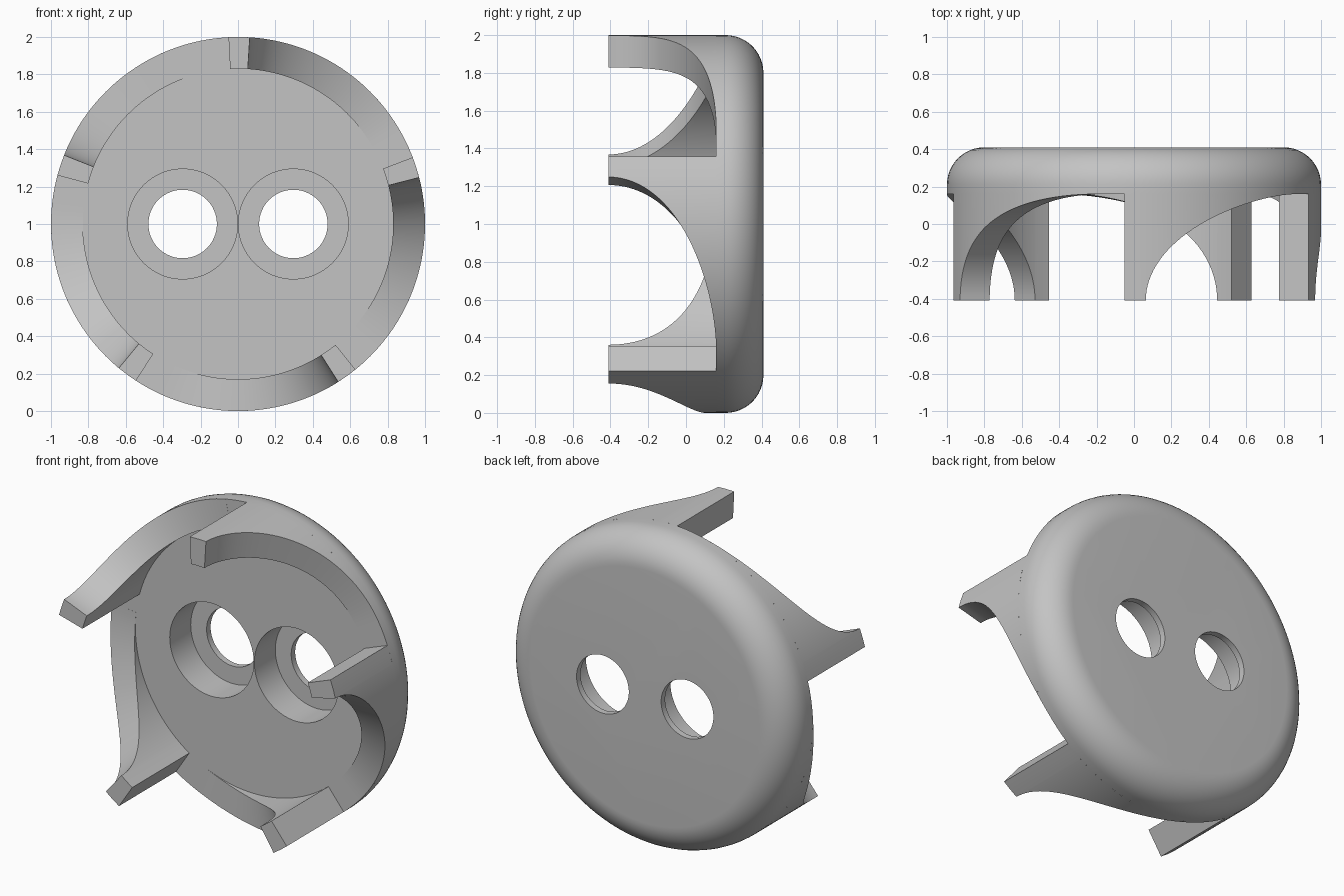
import bpy, bmesh, math

cube = bpy.data.objects.get("Cube")
if cube:
    bpy.data.objects.remove(cube, do_unlink=True)

FRONT, BACK, TIP = 0.16, 0.41, -0.41   # y of disc front, disc back, leg tips
OUTER, INNER = 1.0, 0.83
ROUND = 0.2

grey = bpy.data.materials.new("plain_grey")
grey.use_nodes = True
grey.diffuse_color = (0.55, 0.55, 0.55, 1)
grey.node_tree.nodes["Principled BSDF"].inputs["Base Color"].default_value = (0.55, 0.55, 0.55, 1)


def polar(radius, angle, y):
    return (radius * math.cos(angle), y, 1 + radius * math.sin(angle))


def finish(bm, name):
    bmesh.ops.recalc_face_normals(bm, faces=bm.faces)
    mesh = bpy.data.meshes.new(name)
    bm.to_mesh(mesh)
    bm.free()
    mesh.materials.append(grey)
    obj = bpy.data.objects.new(name, mesh)
    bpy.context.collection.objects.link(obj)
    return obj


def select(obj):
    bpy.ops.object.select_all(action='DESELECT')
    obj.select_set(True)
    bpy.context.view_layer.objects.active = obj


def smooth(obj):
    select(obj)
    bpy.ops.object.shade_smooth_by_angle(angle=math.radians(30))


def lathe(profile, name, centre_x=0.0, segments=120):
    """Closed solid turned about the y axis, with flat end caps."""
    bm = bmesh.new()
    rings = []
    for radius, y in profile:
        ring = []
        for i in range(segments):
            x, py, z = polar(radius, math.tau * i / segments, y)
            ring.append(bm.verts.new((x + centre_x, py, z)))
        rings.append(ring)
    for a, b in zip(rings, rings[1:]):
        for i in range(segments):
            j = (i + 1) % segments
            bm.faces.new((a[i], a[j], b[j], b[i]))
    bm.faces.new(rings[0])
    bm.faces.new(rings[-1])
    return finish(bm, name)


# Disc with a rounded back rim
rim = [(OUTER - ROUND + ROUND * math.cos(t), BACK - ROUND + ROUND * math.sin(t))
       for t in (math.pi / 2 * i / 12 for i in range(13))]
disc = lathe([(OUTER, FRONT)] + rim, "disc")

# Two counterbored through holes
for side in (-1, 1):
    cutter = lathe([(0.294, FRONT - 0.1), (0.294, 0.37), (0.183, 0.37), (0.183, BACK + 0.1)],
                   "hole_cutter", side * 0.296, 64)
    cutter.hide_render = True
    select(disc)
    cut = disc.modifiers.new("hole", 'BOOLEAN')
    cut.operation = 'DIFFERENCE'
    cut.solver = 'EXACT'
    cut.object = cutter
    bpy.ops.object.modifier_apply(modifier=cut.name)
    bpy.data.objects.remove(cutter, do_unlink=True)
smooth(disc)


# Leg: straight on one side, flaring along an elliptical arch on the other
def make_leg(name, centre):
    start = centre + math.radians(2.9)
    arch_start = centre - math.radians(3.6)
    span = math.radians(57)
    columns = [(start, TIP), ((start + arch_start) / 2, TIP)]
    steps = 32
    for i in range(steps + 1):
        t = math.pi / 2 * i / steps
        columns.append((arch_start - span * (1 - math.cos(t)),
                        TIP + (FRONT - TIP) * math.sin(t)))
    columns[-1] = (columns[-1][0], FRONT - 0.0005)
    bm = bmesh.new()
    rows = [[bm.verts.new(polar(r, a, y)) for r, y in
             ((INNER, low), (OUTER, low), (OUTER, FRONT), (INNER, FRONT))]
            for a, low in columns]
    for a, b in zip(rows, rows[1:]):
        for i in range(3):          # arch, outer and inner walls
            k = (0, 1, 3)[i]
            n = (k + 1) % 4
            bm.faces.new((a[k], a[n], b[n], b[k]))
    bm.faces.new(rows[0])
    bm.faces.new(rows[-1])
    smooth(finish(bm, name))


names = ("top", "left_upper", "left_lower", "right_lower", "right_upper")
for i, label in enumerate(names):
    make_leg(label + "_leg", math.radians(90 - 72 * i))
